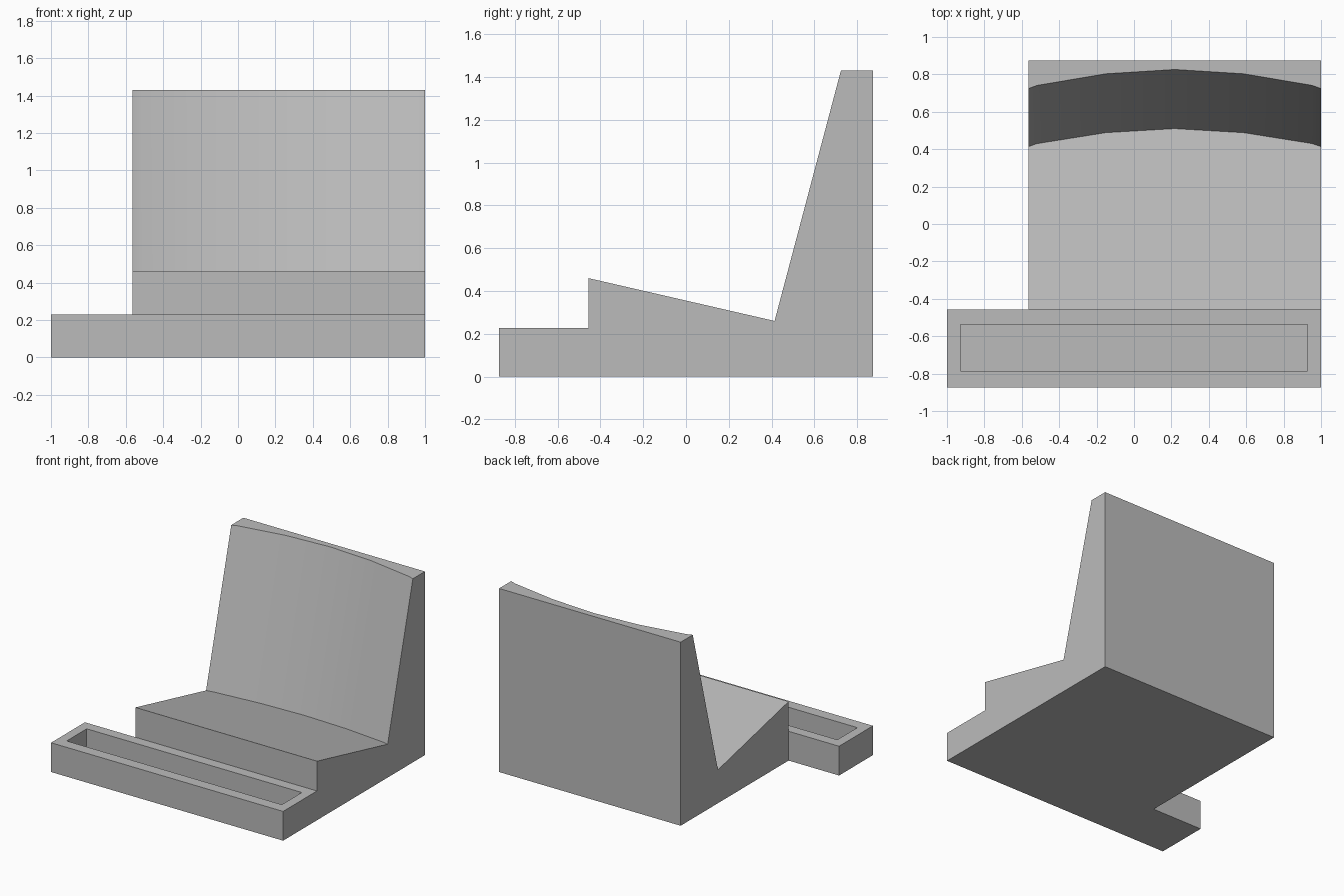
import bpy, bmesh
from mathutils import Vector

cube = bpy.data.objects.get("Cube")
if cube:
    bpy.data.objects.remove(cube, do_unlink=True)

grey = bpy.data.materials.new("plain grey")
grey.use_nodes = True
colour = (0.5, 0.5, 0.5, 1)
grey.diffuse_color = colour
grey.node_tree.nodes["Principled BSDF"].inputs["Base Color"].default_value = colour

FRONT, STEP, BACK = -0.873, -0.456, 0.873
LEFT, RIGHT = 1.0, -0.565
SEAT_FRONT_Z, TOP_Z, TRAY_Z = 0.46, 1.43, 0.228
SEAT_SLOPE = -0.23      # rise of the seat per unit of y
LEAN = 0.265            # y travel of the backrest per unit of z


def finish(name, bm):
    bmesh.ops.recalc_face_normals(bm, faces=bm.faces)
    mesh = bpy.data.meshes.new(name)
    bm.to_mesh(mesh)
    bm.free()
    mesh.materials.append(grey)
    obj = bpy.data.objects.new(name, mesh)
    bpy.context.collection.objects.link(obj)
    return obj


# Tray: a slab with a rectangular pocket in its top
bm = bmesh.new()
bmesh.ops.create_cube(bm, size=1)
for v in bm.verts:
    v.co = Vector((v.co.x * 2, (FRONT + STEP) / 2 + v.co.y * (STEP - FRONT),
                   (v.co.z + 0.5) * TRAY_Z))
bm.normal_update()
top = max(bm.faces, key=lambda f: f.calc_center_median().z)
bmesh.ops.inset_region(bm, faces=[top], thickness=0.05)
middle = top.calc_center_median()
for v in top.verts:
    v.co.x = 0.927 if v.co.x > 0 else -0.927
    v.co.y = -0.538 if v.co.y > middle.y else -0.785
pocket = bmesh.ops.extrude_discrete_faces(bm, faces=[top])["faces"][0]
for v in pocket.verts:
    v.co.z = 0.07
finish("front_tray", bm)

# Cradle: side profiles joined across the width, with a hollow curved backrest
centre = (LEFT + RIGHT) / 2
half = [(0, 0.826), (0.368, 0.803), (0.735, 0.741), (LEFT - centre, 0.724)]
stations = [(centre - d, y) for d, y in reversed(half)]
stations += [(centre + d, y) for d, y in half[1:]]

bm = bmesh.new()
rings = []
for x, top_y in stations:
    # The leaning backrest line meets the sloping seat plane here
    crease_y = (top_y - LEAN * (TOP_Z - SEAT_FRONT_Z + SEAT_SLOPE * STEP)) / (1 - LEAN * SEAT_SLOPE)
    crease_z = SEAT_FRONT_Z + SEAT_SLOPE * (crease_y - STEP)
    profile = [(STEP, 0), (STEP, SEAT_FRONT_Z), (crease_y, crease_z),
               (top_y, TOP_Z), (BACK, TOP_Z), (BACK, 0)]
    rings.append([bm.verts.new((x, y, z)) for y, z in profile])
for a, b in zip(rings, rings[1:]):
    for i in range(len(a)):
        j = (i + 1) % len(a)
        bm.faces.new((a[i], a[j], b[j], b[i]))
bm.faces.new(rings[0])
bm.faces.new(rings[-1])
cradle = finish("cradle_seat_and_backrest", bm)

# Smooth the shallow bends of the backrest, keep the real edges sharp
bpy.ops.object.select_all(action="DESELECT")
cradle.select_set(True)
bpy.context.view_layer.objects.active = cradle
bpy.ops.object.shade_smooth_by_angle(angle=0.4)
